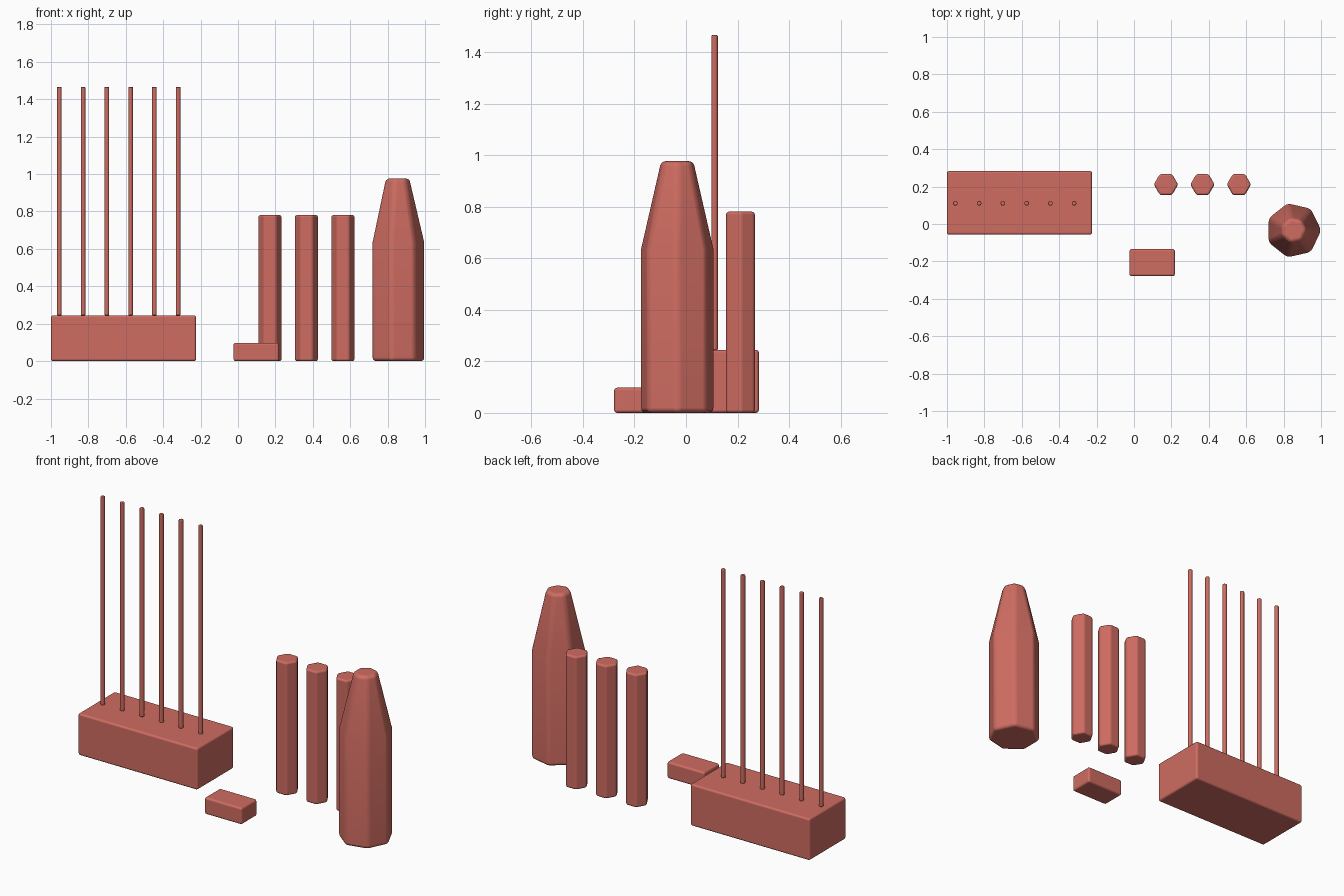
import bpy, math

if "Cube" in bpy.data.objects:
    bpy.data.objects.remove(bpy.data.objects["Cube"])


def finish(obj, bevel):
    # Softly rounded edges with flat broad faces
    mod = obj.modifiers.new("soft_edges", 'BEVEL')
    mod.width = bevel
    mod.segments = 3
    mod.limit_method = 'ANGLE'
    mod.angle_limit = math.radians(30)
    for p in obj.data.polygons:
        p.use_smooth = True
    mod.harden_normals = True
    obj.data.materials.append(red)


def make(name, verts, faces, bevel):
    mesh = bpy.data.meshes.new(name)
    mesh.from_pydata(verts, [], faces)
    obj = bpy.data.objects.new(name, mesh)
    bpy.context.collection.objects.link(obj)
    finish(obj, bevel)
    return obj


def box(name, x0, x1, y0, y1, z0, z1, bevel):
    v = [(x, y, z) for z in (z0, z1) for x, y in ((x0, y0), (x1, y0), (x1, y1), (x0, y1))]
    f = [(3, 2, 1, 0), (4, 5, 6, 7)] + [(i, (i + 1) % 4, (i + 1) % 4 + 4, i + 4) for i in range(4)]
    return make(name, v, f, bevel)


def prism(name, x, y, sides, rings, bevel):
    # rings: list of (radius, z) from bottom to top, first corner on +x
    v = []
    for r, z in rings:
        for i in range(sides):
            a = 2 * math.pi * i / sides
            v.append((x + r * math.cos(a), y + r * math.sin(a), z))
    n = len(rings)
    f = [tuple(reversed(range(sides))), tuple(range((n - 1) * sides, n * sides))]
    for k in range(n - 1):
        for i in range(sides):
            j = (i + 1) % sides
            f.append((k * sides + i, k * sides + j, (k + 1) * sides + j, (k + 1) * sides + i))
    return make(name, v, f, bevel)


red = bpy.data.materials.new("dusty_red")
red.diffuse_color = (0.62, 0.15, 0.12, 1)
red.use_nodes = True
red.node_tree.nodes["Principled BSDF"].inputs["Base Color"].default_value = red.diffuse_color

# Low blocks
box("large_block", -1.0, -0.224, -0.057, 0.283, 0, 0.245, 0.012)
box("small_block", -0.024, 0.219, -0.279, -0.134, 0, 0.098, 0.012)

# Row of thin masts on the large block
for i in range(6):
    prism(f"mast_{i + 1}", -0.955 + 0.127 * i, 0.111, 8, [(0.0135, 0.244), (0.0135, 1.466)], 0.005)

# Three hexagonal columns
for i in range(3):
    prism(f"column_{i + 1}", 0.171 + 0.195 * i, 0.211, 6, [(0.065, 0), (0.065, 0.781)], 0.012)

# Seven-sided tower with tapered top
prism("tapered_tower", 0.853, -0.034, 7, [(0.148, 0), (0.148, 0.635), (0.068, 0.977)], 0.02)
